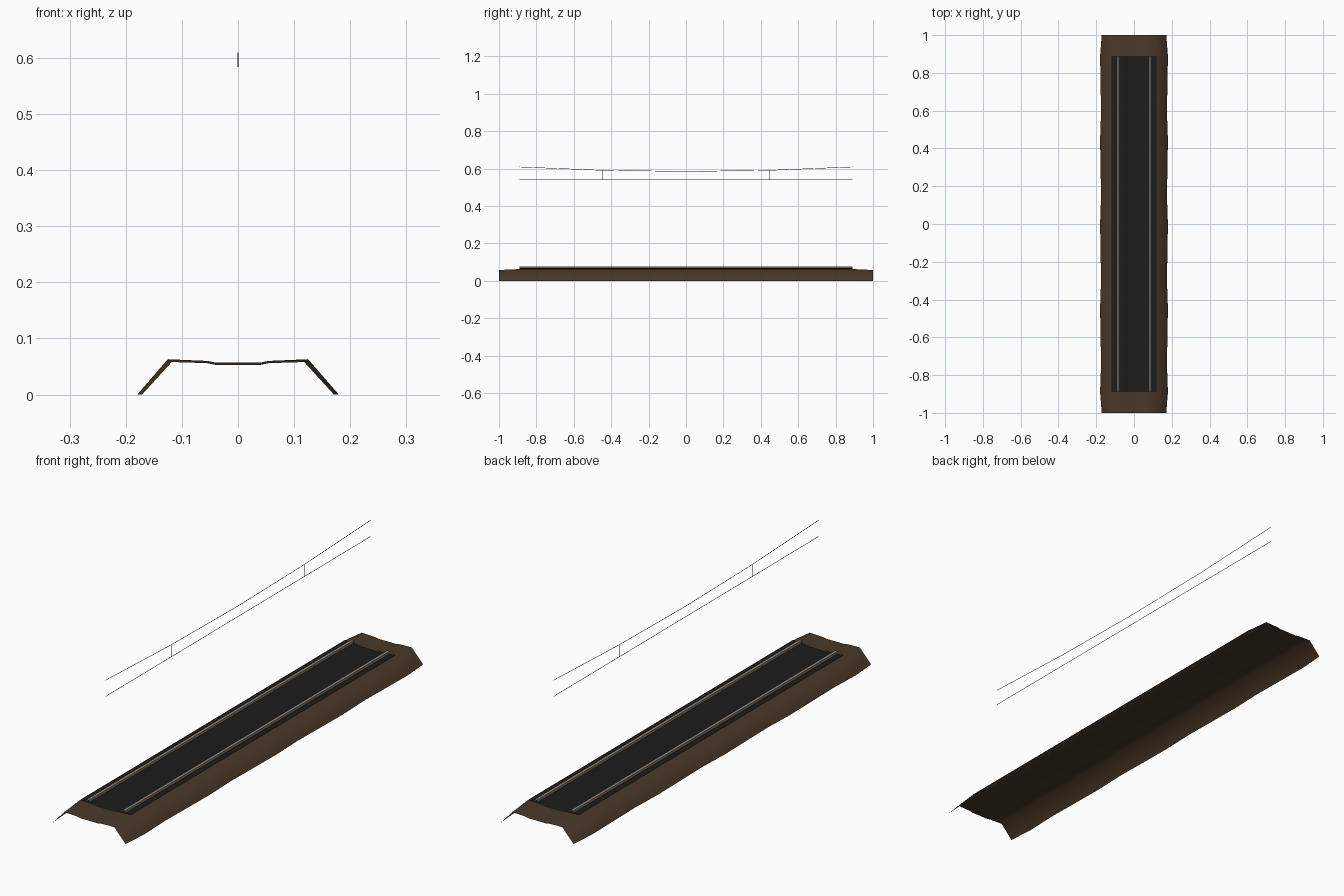
import bpy, math

if "Cube" in bpy.data.objects:
    bpy.data.objects.remove(bpy.data.objects["Cube"])


def material(name, rgb):
    m = bpy.data.materials.new(name)
    m.diffuse_color = (*rgb, 1)
    m.use_nodes = True
    m.node_tree.nodes["Principled BSDF"].inputs["Base Color"].default_value = m.diffuse_color
    return m


EARTH = material("brown earth", (0.068, 0.040, 0.022))
BALLAST = material("dark ballast", (0.0115, 0.0115, 0.0120))
STEEL = material("worn steel", (0.30, 0.235, 0.18))
WIRE = material("wire grey", (0.085, 0.085, 0.095))


def loft(name, rows, mat, smooth=False):
    """Open sheet through equal-length rows of points."""
    n = len(rows[0])
    verts = [p for row in rows for p in row]
    faces = [(r * n + i, r * n + i + 1, (r + 1) * n + i + 1, (r + 1) * n + i)
             for r in range(len(rows) - 1) for i in range(n - 1)]
    me = bpy.data.meshes.new(name)
    me.from_pydata(verts, [], faces)
    me.materials.append(mat)
    for f in me.polygons:
        f.use_smooth = smooth
    ob = bpy.data.objects.new(name, me)
    bpy.context.collection.objects.link(ob)
    return ob


# Embankment: open earth sheet, slightly uneven, lower and narrower at the ends
ys = [-1, -0.89] + [-0.89 + 1.78 * i / 12 for i in range(1, 12)] + [0.89, 1]
rows = []
for k, y in enumerate(ys):
    end = abs(y) > 0.95
    foot = 0.171 if end else 0.177 + 0.003 * math.sin(k * 2.1)
    top = 0.058 if end else 0.063
    mid = 0.053 if end else 0.057
    half = [(0.04, mid), (0.055, mid + 0.003), (0.118 if end else 0.125, top), (foot, 0)]
    prof = [(-x, z) for x, z in reversed(half)] + half
    rows.append([(x, y, z) for x, z in prof])
loft("embankment", rows, EARTH, smooth=True)

# Ballast bed: shallow dished sheet laid over the embankment
bed = [(-0.12, 0.068), (-0.05, 0.064), (-0.04, 0.061),
       (0.04, 0.061), (0.05, 0.064), (0.12, 0.068)]
loft("ballast_bed", [[(x, y, z) for x, z in bed] for y in (-0.89, 0.89)], BALLAST)

# Rails: open-ended steel strips with short sides
for side, cx in (("left", -0.085), ("right", 0.085)):
    prof = [(cx - 0.006, 0.067), (cx - 0.006, 0.077), (cx + 0.006, 0.077), (cx + 0.006, 0.067)]
    loft(side + "_rail", [[(x, y, z) for x, z in prof] for y in (-0.89, 0.89)], STEEL)


# Overhead wires: thin square tubes along y
def sag(y):
    return 0.585 + 0.024 * (y / 0.89) ** 2


def wire(name, height, steps):
    r = 0.0012
    ring = [(r, 0), (0, r), (-r, 0), (0, -r), (r, 0)]
    pts = [-0.89 + 1.78 * i / steps for i in range(steps + 1)]
    loft(name, [[(x, y, height(y) + z) for x, z in ring] for y in pts], WIRE)


wire("contact_wire", lambda y: 0.54, 1)
wire("carrier_wire", sag, 4)

# Droppers joining the two wires
for i, y in enumerate((-0.445, 0, 0.445)):
    w = 0.0011
    loft(f"dropper_{i + 1}", [[(0, y - w, z), (0, y + w, z)] for z in (0.54, sag(y))], WIRE)
